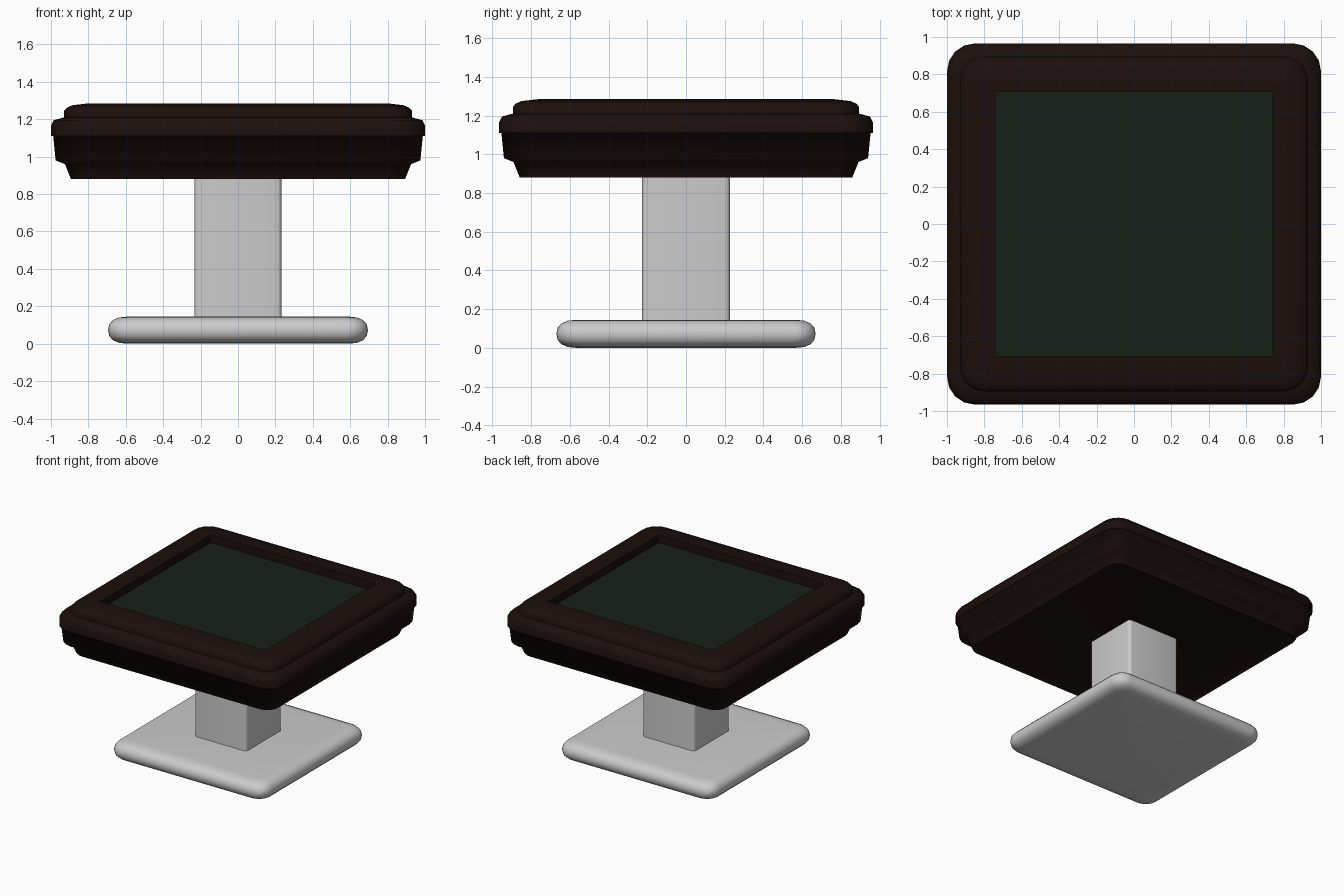
import bpy, bmesh, math

if "Cube" in bpy.data.objects:
    bpy.data.objects.remove(bpy.data.objects["Cube"])


def material(name, rgb):
    m = bpy.data.materials.new(name)
    m.diffuse_color = (*rgb, 1.0)
    m.use_nodes = True
    m.node_tree.nodes["Principled BSDF"].inputs["Base Color"].default_value = m.diffuse_color
    return m


def rounded_loft(name, profile, dy, radius, segs, mat=None, angle=35):
    """Stack rounded rectangles: (half width, z[, corner radius]); half depth = half width - dy."""
    bm = bmesh.new()
    widest = max(p[0] for p in profile)
    rings = []
    for w, z, *fixed in profile:
        r = fixed[0] if fixed else max(radius - (widest - w) * 0.5, radius * 0.3)
        ring = []
        for q, (sx, sy) in enumerate(((1, 1), (-1, 1), (-1, -1), (1, -1))):
            for i in range(segs + 1):
                a = math.pi / 2 * (q + i / segs)
                ring.append(bm.verts.new((sx * (w - r) + r * math.cos(a),
                                          sy * (w - dy - r) + r * math.sin(a), z)))
        rings.append(ring)
    for lo, hi in zip(rings, rings[1:]):
        for i in range(len(lo)):
            j = (i + 1) % len(lo)
            bm.faces.new((lo[i], lo[j], hi[j], hi[i]))
    bm.faces.new(rings[0][::-1])
    bm.faces.new(rings[-1])
    bmesh.ops.recalc_face_normals(bm, faces=bm.faces)
    me = bpy.data.meshes.new(name)
    bm.to_mesh(me)
    bm.free()
    ob = bpy.data.objects.new(name, me)
    bpy.context.collection.objects.link(ob)
    if mat:
        me.materials.append(mat)
    bpy.ops.object.select_all(action='DESELECT')
    ob.select_set(True)
    bpy.context.view_layer.objects.active = ob
    bpy.ops.object.shade_smooth_by_angle(angle=math.radians(angle))
    return ob


wood = material("dark_wood", (0.011, 0.005, 0.004))
glass = material("dark_green", (0.008, 0.015, 0.009))

# foot plate with a softly rounded, slightly boxy rim
rim = []
for i in range(9):
    a = math.radians(-90 + 22.5 * i)
    c, s = math.cos(a), math.sin(a)
    rim.append((0.59 + 0.105 * max(c, 0) ** 0.85,
                0.0725 + 0.0725 * math.copysign(abs(s) ** 0.85, s)))
rounded_loft("foot_plate", rim, 0.025, 0.11, 6, angle=50)

# square pedestal column
rounded_loft("column", [(0.233, 0.13), (0.233, 0.92)], 0.006, 0.025, 4)

# stepped table body with a slightly hollow underside
rounded_loft("table_body", [(0.85, 0.905), (0.893, 0.88), (0.925, 0.96), (0.975, 0.98),
                            (0.988, 1.11), (1.0, 1.11), (1.0, 1.165), (0.985, 1.195),
                            (0.93, 1.21)],
             0.034, 0.15, 4, wood, angle=85)

# raised top frame with a straight-walled square recess
rounded_loft("top_frame", [(0.93, 1.20), (0.93, 1.245), (0.915, 1.262), (0.885, 1.275),
                           (0.80, 1.285), (0.74, 1.285, 0.001), (0.74, 1.215, 0.001)],
             0.035, 0.13, 5, wood, angle=60)

# screen panel at the bottom of the recess
bpy.ops.mesh.primitive_cube_add(size=1, location=(0, 0, 1.212))
screen = bpy.context.object
screen.name = "screen_panel"
screen.scale = (1.48, 1.41, 0.02)
screen.data.materials.append(glass)
